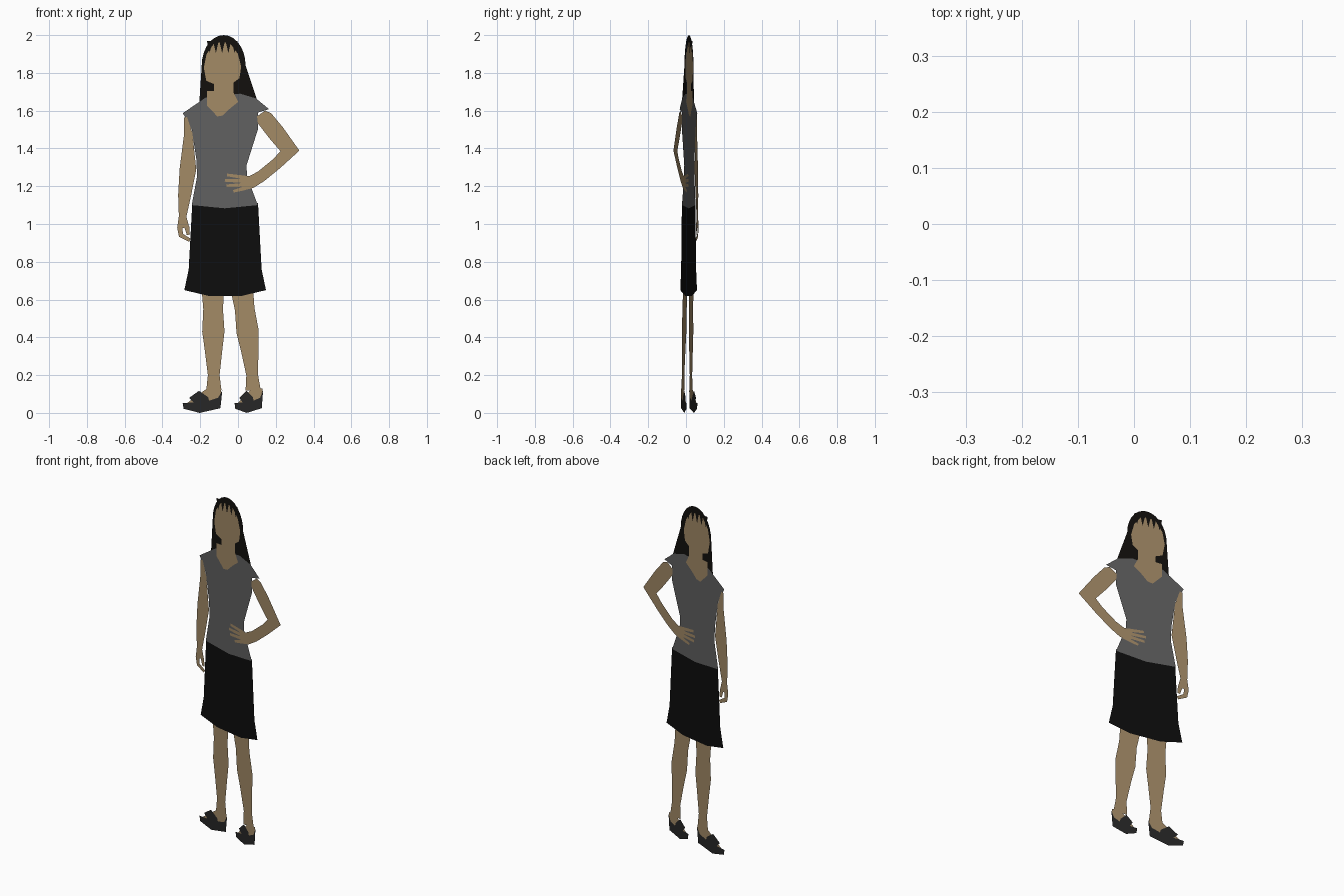
import bpy
from math import sin, cos, pi
from mathutils import Vector
from mathutils.geometry import delaunay_2d_cdt

if "Cube" in bpy.data.objects:
    bpy.data.objects.remove(bpy.data.objects["Cube"])

SLOPE = -0.205  # the flat cutout stands turned slightly about z

SKIN, BLACK = (0.36, 0.25, 0.13, 1), (0.004, 0.004, 0.004, 1)
HAIR, SHIRT, SHOE = (0.006, 0.005, 0.004, 1), (0.115, 0.115, 0.115, 1), (0.02, 0.02, 0.02, 1)

shapes = []  # (part name, colour, outline in hundredths), back to front


def shape(name, colour, outline):
    pts = [Vector(p) for p in outline]
    area = sum(a.cross(b) for a, b in zip(pts, pts[1:] + pts[:1]))
    shapes.append((name, colour, pts if area > 0 else pts[::-1]))


def strip(name, colour, stations):
    """Tapered band along a path of (x, z, half width)."""
    mid = [Vector(s[:2]) for s in stations]
    left, right = [], []
    for i, (p, s) in enumerate(zip(mid, stations)):
        along = (mid[min(i + 1, len(mid) - 1)] - mid[max(i - 1, 0)]).normalized()
        side = Vector((-along.y, along.x)) * s[2]
        left.append(p + side)
        right.append(p - side)
    shape(name, colour, left + right[::-1])


# Hair: domed crown flaring to the shoulders
crown = [(-7.6 + 11.6 * cos(i * pi / 14), 184 + 16 * sin(i * pi / 14)) for i in range(15)]
shape("hair", HAIR, crown + [(-20.5, 164), (10.3, 165)])

# Legs and feet; the right one is wider set and its foot is foreshortened
for side, top, ankle, heel, depth in (("left", -13.3, -12.8, -8.3, 1), ("right", 2, 8, 13.3, 0.72)):
    strip(side + "_leg", SKIN, [(ankle + (top - ankle) * ((z - 12) / 54) ** 1.3, z, w) for z, w in
                                ((66, 6), (55, 5.2), (43, 5.9), (33, 4.6), (20, 3.1), (12, 4))])
    shape(side + "_leg", SKIN, [(heel + x * depth, z) for x, z in
                                ((-19, 5), (-10, 4), (-1, 6), (-0.5, 13), (-8, 13), (-13.5, 9))])
    shape(side + "_sandal", SHOE, [(heel + x * depth, z) for x, z in (
        (-21, 5.2), (-20.5, 2.2), (-12, 0), (-1, 2.5), (0, 12), (-2.2, 8),
        (-7, 6.5), (-7.5, 8.3), (-12.3, 11.7), (-17.5, 8), (-15, 5.5))])

# Clothes
strip("skirt", BLACK, [(-6.8, 111, 17.4), (-6.8, 76, 19.3), (-6.8, 65, 21.6), (-6.8, 62, 9)])
shape("shirt", SHIRT, [
    (-17, 167), (-29.2, 158.7), (-24.5, 150), (-22, 134), (-21.7, 125), (-24.5, 110),
    (-7, 108.3), (10.5, 110), (4.8, 125), (4.5, 131), (10.5, 150), (10.5, 159),
    (16.4, 160.8), (9.5, 166.5), (1.2, 169)])

# Hanging arm with thumb and curled fingers
strip("left_arm", SKIN, [(-27.7, 156.5, 0.8), (-26.3, 148, 2.2), (-26.5, 129, 4.4),
                         (-28.3, 115, 3.4), (-29.3, 104, 2), (-29, 98, 3.2)])
strip("left_arm", SKIN, [(-30.8, 98.2, 1.4), (-30.2, 94, 1.3), (-25.5, 91.4, 0.9)])
strip("left_arm", SKIN, [(-27.1, 98.5, 1.3), (-26.3, 94.3, 0.8)])

# Bent arm with the hand on the hip
strip("right_arm", SKIN, [(12.2, 158.5, 2.6), (14, 156, 4.4), (20, 148.5, 4.6), (27.5, 138.7, 5),
                          (20.5, 132, 3), (12.3, 125.3, 3), (7, 122.2, 3.3), (1.5, 121.5, 4)])
for i, tip in enumerate((-5.8, -7, -6.2, -2.5)):
    strip("right_arm", SKIN, [(3.5, 124.6 - 1.9 * i, 1), (tip, 126 - 2.9 * i, 0.7)])

# Neckline, neck and face in one, then the fringe strands over it
strip("face_and_neck", SKIN, [
    (-9.5, 157.2, 1.5), (-10.3, 162, 6.2), (-8.2, 167.5, 8.8), (-7.5, 170, 5.2), (-7.5, 174.5, 5.2),
    (-8, 176.5, 8.8), (-8.2, 183, 9.9), (-8.4, 190, 8.3), (-8.4, 196, 4)])
for i in range(5):
    x = -15 + 3.3 * i
    shape("fringe", HAIR, [(x - 1.5, 197), (x + 1.5, 197), (x, 190.5)])

# Merge all outlines into one flat sheet; each triangle goes to its frontmost shape
points, loops = [], []
for _, _, outline in shapes:
    loops.append(list(range(len(points), len(points) + len(outline))))
    points += [p / 100 for p in outline]
verts, _, faces, _, _, owners = delaunay_2d_cdt(points, [], loops, 1, 1e-5)

for name, colour in {s[0]: s[1] for s in shapes}.items():
    own = [f for f, o in zip(faces, owners) if o and shapes[max(o)][0] == name]
    used = sorted({v for f in own for v in f})
    index = {v: k for k, v in enumerate(used)}
    mesh = bpy.data.meshes.new(name)
    mesh.from_pydata([(verts[v].x, SLOPE * verts[v].x, verts[v].y) for v in used], [],
                     [[index[v] for v in f] for f in own])
    mat = bpy.data.materials.new(name)
    mat.diffuse_color = colour
    mat.use_nodes = True
    mat.node_tree.nodes["Principled BSDF"].inputs["Base Color"].default_value = mat.diffuse_color
    mesh.materials.append(mat)
    bpy.context.collection.objects.link(bpy.data.objects.new(name, mesh))
